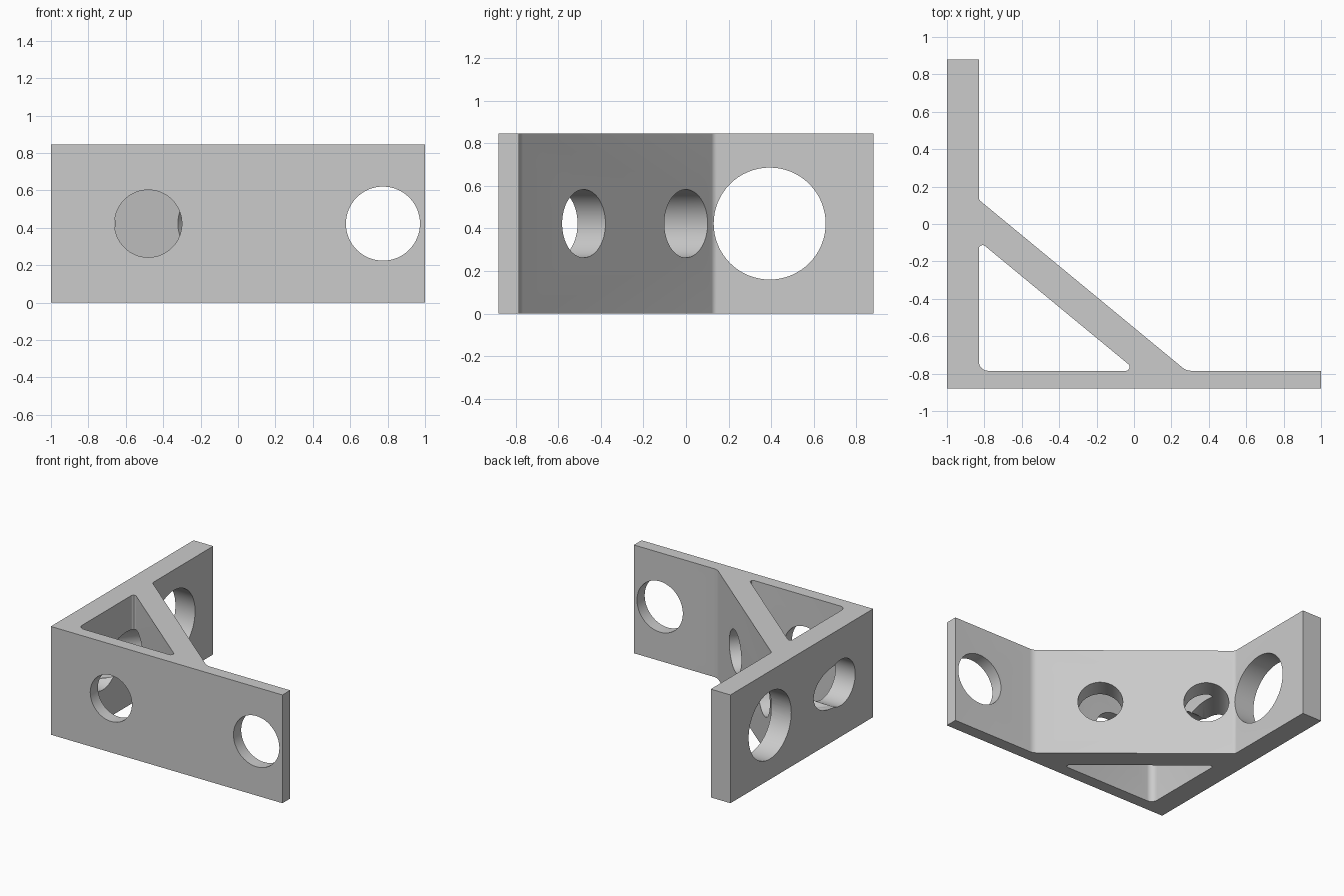
import bpy, bmesh, math
from mathutils import Vector, Matrix

cube = bpy.data.objects.get("Cube")
if cube:
    bpy.data.objects.remove(cube, do_unlink=True)

HEIGHT = 0.845
MID = HEIGHT / 2

grey = bpy.data.materials.new("plain grey")
grey.use_nodes = True
colour = (0.6, 0.6, 0.6, 1)
grey.diffuse_color = colour
grey.node_tree.nodes["Principled BSDF"].inputs["Base Color"].default_value = colour


def rounded(corners, steps=6):
    """Turn (x, y, radius) corners into an outline with tangent arcs."""
    out = []
    for i, (x, y, r) in enumerate(corners):
        p = Vector((x, y))
        if r == 0:
            out.append(p)
            continue
        a = (Vector(corners[i - 1][:2]) - p).normalized()
        b = (Vector(corners[(i + 1) % len(corners)][:2]) - p).normalized()
        half = a.angle(b) / 2
        centre = p + (a + b).normalized() * (r / math.sin(half))
        start = p + a * (r / math.tan(half)) - centre
        end = p + b * (r / math.tan(half)) - centre
        for k in range(steps + 1):
            t = k / steps
            out.append(centre + (start.lerp(end, t)).normalized() * r)
    return out


def prism(name, outline, z0, z1):
    bm = bmesh.new()
    face = bm.faces.new([bm.verts.new((p.x, p.y, z0)) for p in outline])
    top = bmesh.ops.extrude_face_region(bm, geom=[face])["geom"]
    verts = [g for g in top if isinstance(g, bmesh.types.BMVert)]
    bmesh.ops.translate(bm, verts=verts, vec=(0, 0, z1 - z0))
    return finish(name, bm)


def finish(name, bm):
    bmesh.ops.recalc_face_normals(bm, faces=bm.faces)
    mesh = bpy.data.meshes.new(name)
    bm.to_mesh(mesh)
    bm.free()
    mesh.materials.append(grey)
    obj = bpy.data.objects.new(name, mesh)
    bpy.context.collection.objects.link(obj)
    return obj


def drill(name, x, y, direction, radius, back, ahead):
    """Cylinder at mid height running along a horizontal direction."""
    d = Vector((direction[0], direction[1], 0)).normalized()
    centre = Vector((x, y, MID)) + d * (ahead - back) / 2
    turn = Vector((0, 0, 1)).rotation_difference(d).to_matrix().to_4x4()
    bm = bmesh.new()
    bmesh.ops.create_cone(bm, cap_ends=True, segments=64, radius1=radius,
                          radius2=radius, depth=back + ahead,
                          matrix=Matrix.Translation(centre) @ turn)
    return finish(name, bm)


# Bracket body: two plates and the sloping brace as one profile
bracket = prism("bracket", rounded([
    (-1, -0.88, 0), (1, -0.88, 0), (1, -0.785, 0), (0.28, -0.785, 0.08),
    (-0.83, 0.13, 0.03), (-0.83, 0.88, 0), (-1, 0.88, 0)]), 0, HEIGHT)

# Triangular pocket behind the brace
pocket = prism("pocket_cutter", rounded([
    (-0.83, -0.785, 0.05), (0.013, -0.785, 0.02), (-0.83, -0.09, 0.02)]),
    -0.1, HEIGHT + 0.1)

# Plate holes, then the holes square to the brace
normal = (0.636, 0.772)
cutters = [
    pocket,
    drill("front_hole_cutter", -0.48, -0.83, (0, 1), 0.18, 0.1, 0.09),
    drill("front_end_hole_cutter", 0.775, -0.83, (0, 1), 0.198, 0.1, 0.1),
    drill("side_hole_cutter", -0.92, -0.48, (1, 0), 0.179, 0.12, 0.12),
    drill("side_large_hole_cutter", -0.92, 0.393, (1, 0), 0.263, 0.12, 0.12),
    drill("brace_low_hole_cutter", -0.09, -0.48, normal, 0.16, 0.2, 0.2),
    drill("brace_high_hole_cutter", -0.672, 0.0, normal, 0.16, 0.85, 0.2),
]

bpy.ops.object.select_all(action='DESELECT')
bpy.context.view_layer.objects.active = bracket
bracket.select_set(True)
for cutter in cutters:
    cutter.hide_render = True
    mod = bracket.modifiers.new(cutter.name, 'BOOLEAN')
    mod.operation = 'DIFFERENCE'
    mod.solver = 'EXACT'
    mod.object = cutter
    bpy.ops.object.modifier_apply(modifier=mod.name)
    bpy.data.objects.remove(cutter, do_unlink=True)

bpy.ops.object.shade_smooth_by_angle(angle=math.radians(30))
